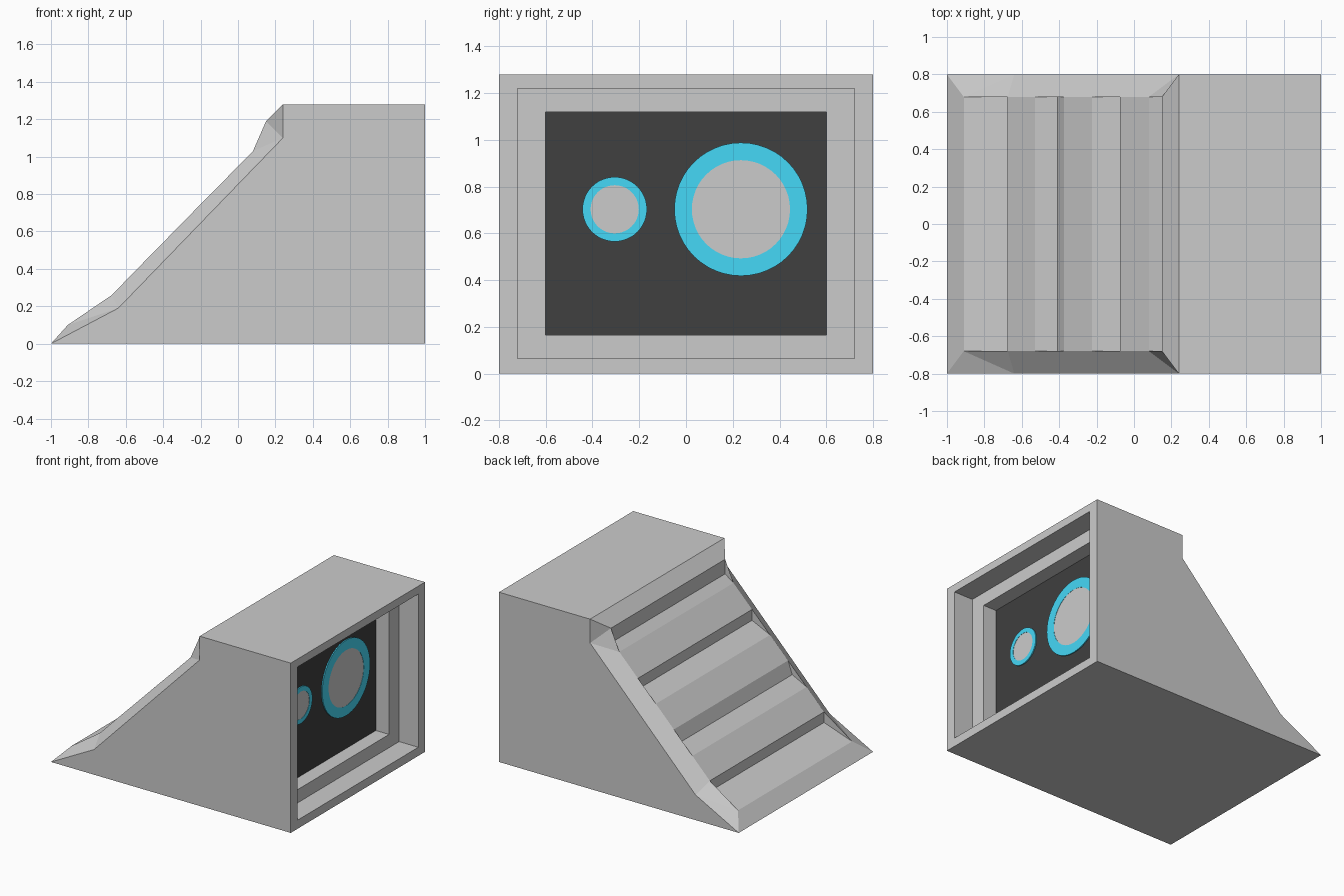
import bpy, bmesh
from math import pi, cos, sin

if "Cube" in bpy.data.objects:
    bpy.data.objects.remove(bpy.data.objects["Cube"])


def material(name, color):
    m = bpy.data.materials.new(name)
    m.diffuse_color = (*color, 1)
    m.use_nodes = True
    m.node_tree.nodes["Principled BSDF"].inputs["Base Color"].default_value = m.diffuse_color
    return m


def make_object(name, bm, mat=None):
    bmesh.ops.remove_doubles(bm, verts=bm.verts[:], dist=1e-4)
    bmesh.ops.recalc_face_normals(bm, faces=bm.faces[:])
    mesh = bpy.data.meshes.new(name)
    bm.to_mesh(mesh)
    bm.free()
    ob = bpy.data.objects.new(name, mesh)
    bpy.context.collection.objects.link(ob)
    if mat:
        mesh.materials.append(mat)
    return ob


def face(bm, pts):
    return bm.faces.new([bm.verts.new(p) for p in pts])


def rect(x, half_width, z0, z1):
    return [(x, -half_width, z0), (x, half_width, z0),
            (x, half_width, z1), (x, -half_width, z1)]


# Casing: side outline, raised inner rim and the louvre valleys below it (x, z)
W, R = 0.8, 0.68
outer = [(-1, 0), (-0.64, 0.19), (0.24, 1.10), (0.24, 1.28)]
rim = [(-0.91, 0.10), (-0.675, 0.26), (-0.53, 0.409), (-0.375, 0.567),
       (-0.225, 0.72), (-0.075, 0.872), (0.08, 1.03), (0.15, 1.19)]
valleys = {0: (-0.675, 0.18), 2: (-0.41, 0.47), 4: (-0.075, 0.79), 6: (0.15, 1.08)}

bm = bmesh.new()
for s in (-1, 1):
    o = [(x, s * W, z) for x, z in outer]
    r = [(x, s * R, z) for x, z in rim]
    face(bm, o + [(1, s * W, 1.28), (1, s * W, 0)])
    # sloping border between the side and the rim
    face(bm, [o[0], o[1], r[0]])
    face(bm, [o[1], r[1], r[0]])
    face(bm, [o[1], o[2]] + r[6:0:-1])
    face(bm, [o[2], r[7], r[6]])
    face(bm, [o[2], o[3], r[7]])
    # small walls beside each louvre valley
    for i, (x, z) in valleys.items():
        face(bm, [r[i], (x, s * R, z), r[i + 1]])


def strip(a, b, wa, wb):
    face(bm, [(a[0], -wa, a[1]), (a[0], wa, a[1]), (b[0], wb, b[1]), (b[0], -wb, b[1])])


# Louvred slope, lower and upper lips, top and bottom
path = []
for i, p in enumerate(rim):
    path.append(p)
    if i in valleys:
        path.append(valleys[i])
for a, b in zip(path, path[1:]):
    strip(a, b, R, R)
strip(outer[0], rim[0], W, R)
strip(rim[-1], outer[-1], R, W)
strip(outer[-1], (1, 1.28), W, W)
strip(outer[0], (1, 0), W, W)

# Stepped frame around the recessed panel
rings = [rect(1, W, 0, 1.28), rect(1, 0.72, 0.065, 1.22), rect(0.84, 0.72, 0.065, 1.22),
         rect(0.84, 0.6, 0.165, 1.12), rect(0.73, 0.6, 0.165, 1.12)]
for a, b in zip(rings, rings[1:]):
    for i in range(4):
        j = (i + 1) % 4
        face(bm, [a[i], a[j], b[j], b[i]])
make_object("casing", bm)

# Black recessed panel
bm = bmesh.new()
face(bm, rings[-1])
panel = make_object("panel", bm, material("black", (0.05, 0.05, 0.05)))
if panel.data.polygons[0].normal.x < 0:
    panel.data.flip_normals()

# Round dials: coloured ring with a grey disc inside
blue = material("blue", (0.06, 0.69, 0.93))
N = 48


def circle(x, cy, cz, r):
    return [(x, cy + r * cos(2 * pi * i / N), cz + r * sin(2 * pi * i / N)) for i in range(N)]


for name, cy, r_out, r_in in (("large", 0.235, 0.285, 0.21), ("small", -0.305, 0.138, 0.103)):
    bm = bmesh.new()
    loops = [circle(x, cy, 0.703, r) for x, r in
             ((0.73, r_out), (0.738, r_out), (0.738, r_in), (0.73, r_in))]
    for a, b in zip(loops, loops[1:] + loops[:1]):
        for i in range(N):
            j = (i + 1) % N
            face(bm, [a[i], a[j], b[j], b[i]])
    make_object(name + "_dial_ring", bm, blue)
    bm = bmesh.new()
    face(bm, circle(0.736, cy, 0.703, r_in))
    disc = make_object(name + "_dial_disc", bm)
    if disc.data.polygons[0].normal.x < 0:
        disc.data.flip_normals()
